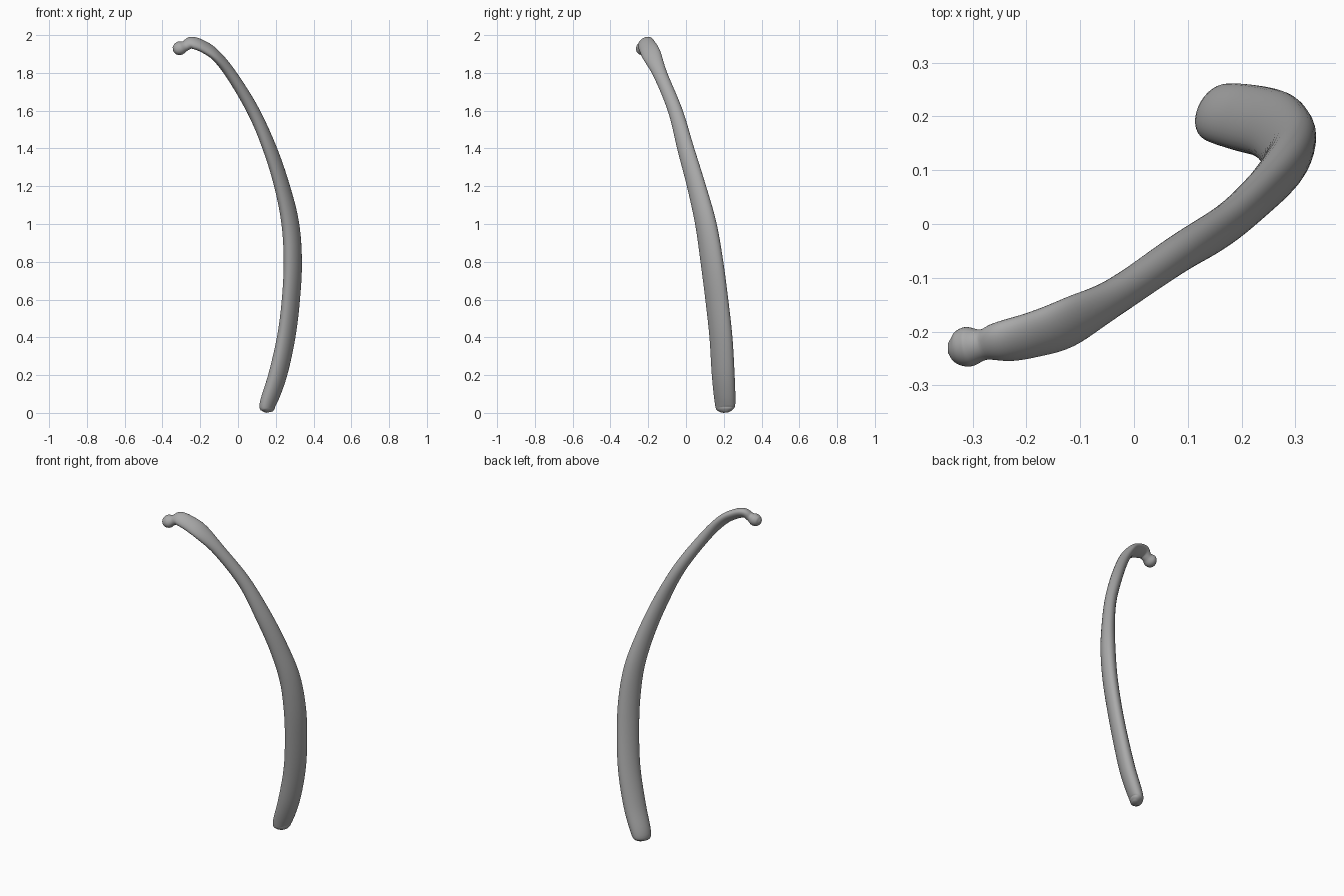
import bpy, bmesh, math
from mathutils import Vector

old = bpy.data.objects.get("Cube")
if old:
    bpy.data.objects.remove(old, do_unlink=True)

SIDES, STEPS = 32, 6

# Centre line from the blunt lower end to the head: x, y, z, half width, half thickness
STATIONS = [
    (.168, .207, .004, .022, .014),
    (.162, .207, .018, .046, .03),
    (.16, .207, .05, .058, .04),
    (.21, .197, .2, .065, .043),
    (.255, .185, .4, .066, .041),
    (.28, .163, .6, .066, .04),
    (.29, .137, .8, .065, .041),
    (.277, .105, 1.0, .06, .041),
    (.233, .055, 1.2, .052, .036),
    (.168, -.002, 1.4, .046, .033),
    (.08, -.057, 1.6, .038, .032),
    (-.035, -.135, 1.79, .037, .029),
    (-.12, -.182, 1.895, .05, .026),
    (-.19, -.206, 1.942, .047, .026),
    (-.245, -.218, 1.959, .042, .026),
    (-.279, -.224, 1.943, .03, .026),
    (-.308, -.228, 1.931, .038, .035),
    (-.332, -.23, 1.928, .03, .027),
    (-.345, -.23, 1.927, .01, .01),
]


def spline(p0, p1, p2, p3, t):
    """Smooth blend between p1 and p2."""
    return [0.5 * (2 * b + (c - a) * t + (2 * a - 5 * b + 4 * c - d) * t ** 2
                   + (3 * b - a - 3 * c + d) * t ** 3)
            for a, b, c, d in zip(p0, p1, p2, p3)]


def resample(rows):
    out, last = [], len(rows) - 1
    for i in range(last):
        near = [rows[min(max(i + k, 0), last)] for k in (-1, 0, 1, 2)]
        out += [spline(*near, s / STEPS) for s in range(STEPS)]
    return out + [list(rows[-1])]


# The broad face twists from the shaft into the neck
SHAFT_WIDE = Vector((.5, .86, 0))
NECK_WIDE = Vector((-.2, .75, .55))


def section(bm, rows, i):
    ahead, behind = rows[min(i + 1, len(rows) - 1)], rows[max(i - 1, 0)]
    tangent = (Vector(ahead[:3]) - Vector(behind[:3])).normalized()
    centre = Vector(rows[i][:3])
    # Ease the bottom cap direction so its rings stay level
    tangent = tangent.lerp(Vector((-.2, 0, 1)), max(0, 1 - centre.z / .1)).normalized()
    twist = min(max((centre.z - 1.4) / .5, 0), 1)
    wide = SHAFT_WIDE.lerp(NECK_WIDE, twist)
    wide = (wide - tangent * wide.dot(tangent)).normalized()
    thin = tangent.cross(wide)
    ring = []
    for k in range(SIDES):
        a = math.tau * k / SIDES
        ring.append(bm.verts.new(centre + wide * rows[i][3] * math.cos(a)
                                 + thin * rows[i][4] * math.sin(a)))
    return ring


# Sweep the sections into one closed skin
rows = resample(STATIONS)
bm = bmesh.new()
rings = [section(bm, rows, i) for i in range(len(rows))]
for lower, upper in zip(rings, rings[1:]):
    for k in range(SIDES):
        n = (k + 1) % SIDES
        bm.faces.new((lower[k], lower[n], upper[n], upper[k]))
bm.faces.new(rings[0][::-1])
bm.faces.new(rings[-1])
bmesh.ops.recalc_face_normals(bm, faces=bm.faces)
for face in bm.faces:
    face.smooth = True

mesh = bpy.data.meshes.new("rib_bone")
bm.to_mesh(mesh)
bm.free()
rib = bpy.data.objects.new("rib_bone", mesh)
bpy.context.collection.objects.link(rib)

# Plain grey
grey = bpy.data.materials.new("bone_grey")
grey.use_nodes = True
colour = (.4, .4, .4, 1)
grey.diffuse_color = colour
grey.node_tree.nodes["Principled BSDF"].inputs["Base Color"].default_value = colour
mesh.materials.append(grey)
